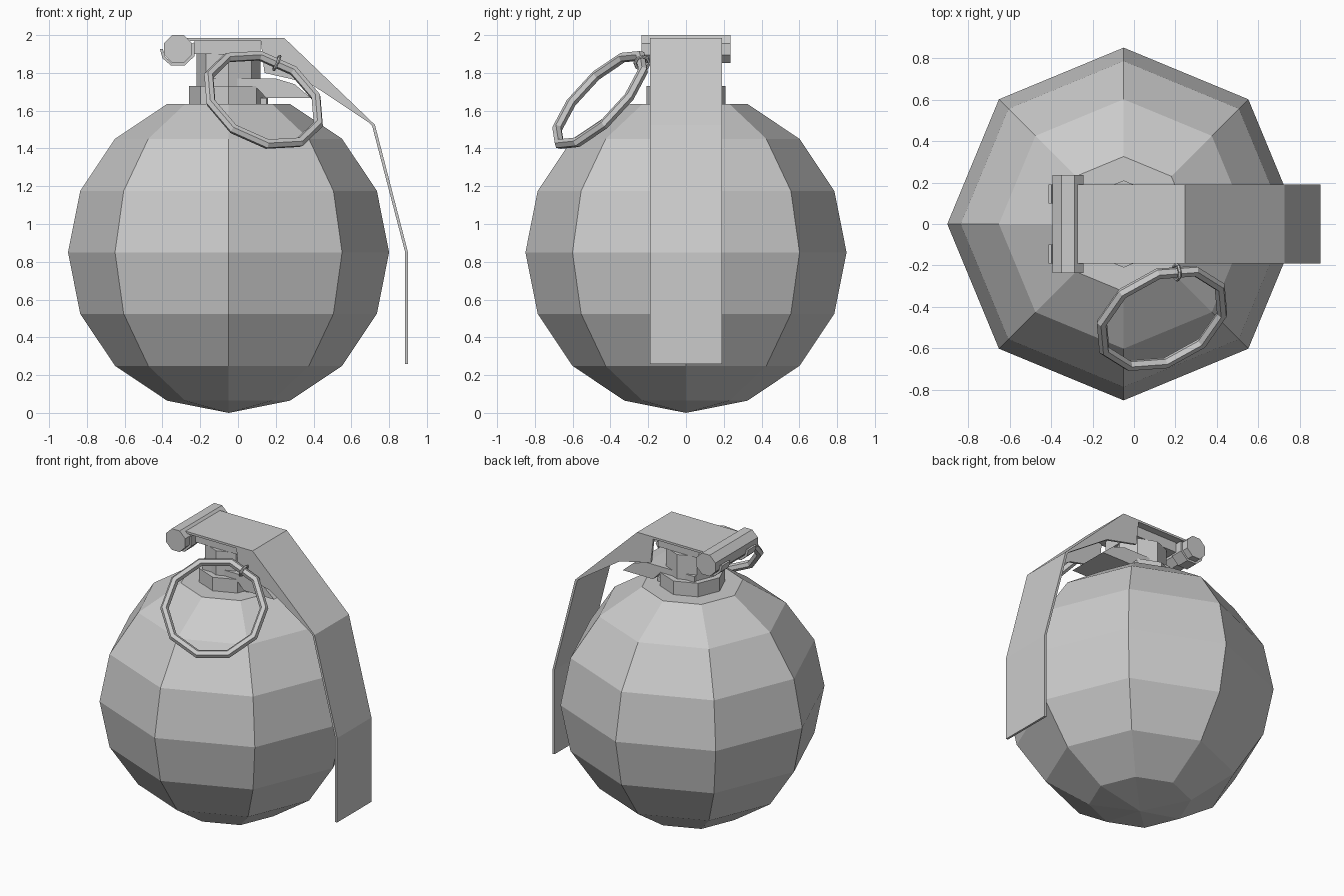
import bpy, bmesh
from math import sin, cos, pi, radians
from mathutils import Vector, Matrix

cube = bpy.data.objects.get("Cube")
if cube:
    bpy.data.objects.remove(cube, do_unlink=True)

GREY = bpy.data.materials.new("plain_grey")
GREY.use_nodes = True
GREY.diffuse_color = (0.6, 0.6, 0.6, 1)
GREY.node_tree.nodes["Principled BSDF"].inputs["Base Color"].default_value = (0.6, 0.6, 0.6, 1)

AXIS_X = -0.05   # centre line of the body
R = 0.85         # body radius


def finish(name, bm):
    bmesh.ops.recalc_face_normals(bm, faces=bm.faces[:])
    mesh = bpy.data.meshes.new(name)
    bm.to_mesh(mesh)
    bm.free()
    mesh.materials.append(GREY)
    obj = bpy.data.objects.new(name, mesh)
    bpy.context.collection.objects.link(obj)
    return obj


def bridge(bm, a, b):
    for i in range(len(a)):
        j = (i + 1) % len(a)
        bm.faces.new((a[i], a[j], b[j], b[i]))


def lathe(name, profile, segs=8, phase=0.0):
    """Closed turned solid from (radius, z) pairs around the body axis."""
    bm = bmesh.new()
    rings = [[bm.verts.new((AXIS_X + r * cos(phase + 2 * pi * i / segs),
                            r * sin(phase + 2 * pi * i / segs), z))
              for i in range(segs)] for r, z in profile]
    for a, b in zip(rings, rings[1:]):
        bridge(bm, a, b)
    bm.faces.new(rings[0])
    bm.faces.new(rings[-1])
    bmesh.ops.remove_doubles(bm, verts=bm.verts[:], dist=0.0005)
    return finish(name, bm)


def extrude(name, outline, y0, y1):
    """Solid with an (x, z) outline spanning y0 to y1."""
    bm = bmesh.new()
    a = [bm.verts.new((x, y0, z)) for x, z in outline]
    b = [bm.verts.new((x, y1, z)) for x, z in outline]
    bridge(bm, a, b)
    bm.faces.new(a)
    bm.faces.new(b)
    return finish(name, bm)


def torus(name, centre, u, v, major, minor, segs, sides):
    """Ring lying in the plane of u and v, first corner on v."""
    u = Vector(u).normalized()
    n = u.cross(Vector(v)).normalized()
    v = n.cross(u)
    bm = bmesh.new()
    loops = []
    for i in range(segs):
        t = pi / 2 + 2 * pi * i / segs
        out = u * cos(t) + v * sin(t)
        loops.append([bm.verts.new(Vector(centre) + out * major
                      + (out * cos(s) + n * sin(s)) * minor)
                      for s in (2 * pi * k / sides for k in range(sides))])
    for i in range(segs):
        bridge(bm, loops[i], loops[(i + 1) % segs])
    return finish(name, bm)


# Faceted round body, flat where the neck sits
lathe("body", [(R * sin(pi * k / 8), R - R * cos(pi * k / 8)) for k in range(8)])

# Collar and neck
lathe("collar", [(0.21, 1.63), (0.21, 1.73)])
lathe("neck", [(0.17, 1.72), (0.17, 1.9)])
extrude("neck_head", [(-0.23, 1.9), (0.12, 1.9), (0.12, 1.975), (-0.23, 1.975)], -0.14, 0.14)

# Drooping plate under the lever
extrude("guide_plate", [(-0.17, 1.73), (0.09, 1.73), (0.15, 1.667), (0.385, 1.667),
                        (0.3, 1.74), (0.2, 1.77), (-0.17, 1.77)], -0.15, 0.15)
extrude("collar_lug", [(0.09, 1.635), (0.15, 1.635), (0.15, 1.667), (0.09, 1.667)], -0.1, 0.1)

# Long bent lever with tapering side flanges
extrude("lever", [(-0.29, 1.985), (0.245, 1.985), (0.725, 1.525), (0.9, 0.85), (0.9, 0.26),
                  (0.885, 0.26), (0.885, 0.85), (0.71, 1.52), (0.24, 1.97), (-0.29, 1.97)],
        -0.19, 0.19)
for side, label in ((-1, "front"), (1, "back")):
    extrude(label + "_lever_flange", [(0.12, 1.975), (0.243, 1.975), (0.715, 1.522),
                                      (0.38, 1.745), (0.14, 1.8)], side * 0.175, side * 0.19)

# Hinge pin and the hooks that curl under it
PIN = (-0.318, 1.926)


def arc(radius, angles):
    return [(PIN[0] + radius * cos(radians(a)), PIN[1] + radius * sin(radians(a))) for a in angles]


extrude("hinge_pin", arc(0.08, [22.5 + 45 * i for i in range(8)]), -0.235, 0.235)
sweep = [180, 210, 247, 292, 337, 382]
for side, label in ((-1, "front"), (1, "back")):
    extrude(label + "_hinge_hook", arc(0.095, sweep) + arc(0.08, sweep[::-1]),
            side * 0.1, side * 0.19)

# Tilted pull ring with a small link on its upper edge
centre = Vector((0.135, -0.455, 1.657))
across, up = Vector((0.65, 0.2, -0.13)), Vector((-0.06, 0.45, 0.5))
torus("pull_ring", centre, across, up, 0.318, 0.027, 10, 6)
u = across.normalized()
n = u.cross(up).normalized()
v = n.cross(u)
radial = u * cos(radians(72)) + v * sin(radians(72))
torus("ring_link", centre + radial * 0.305, n, radial, 0.038, 0.009, 8, 6)
